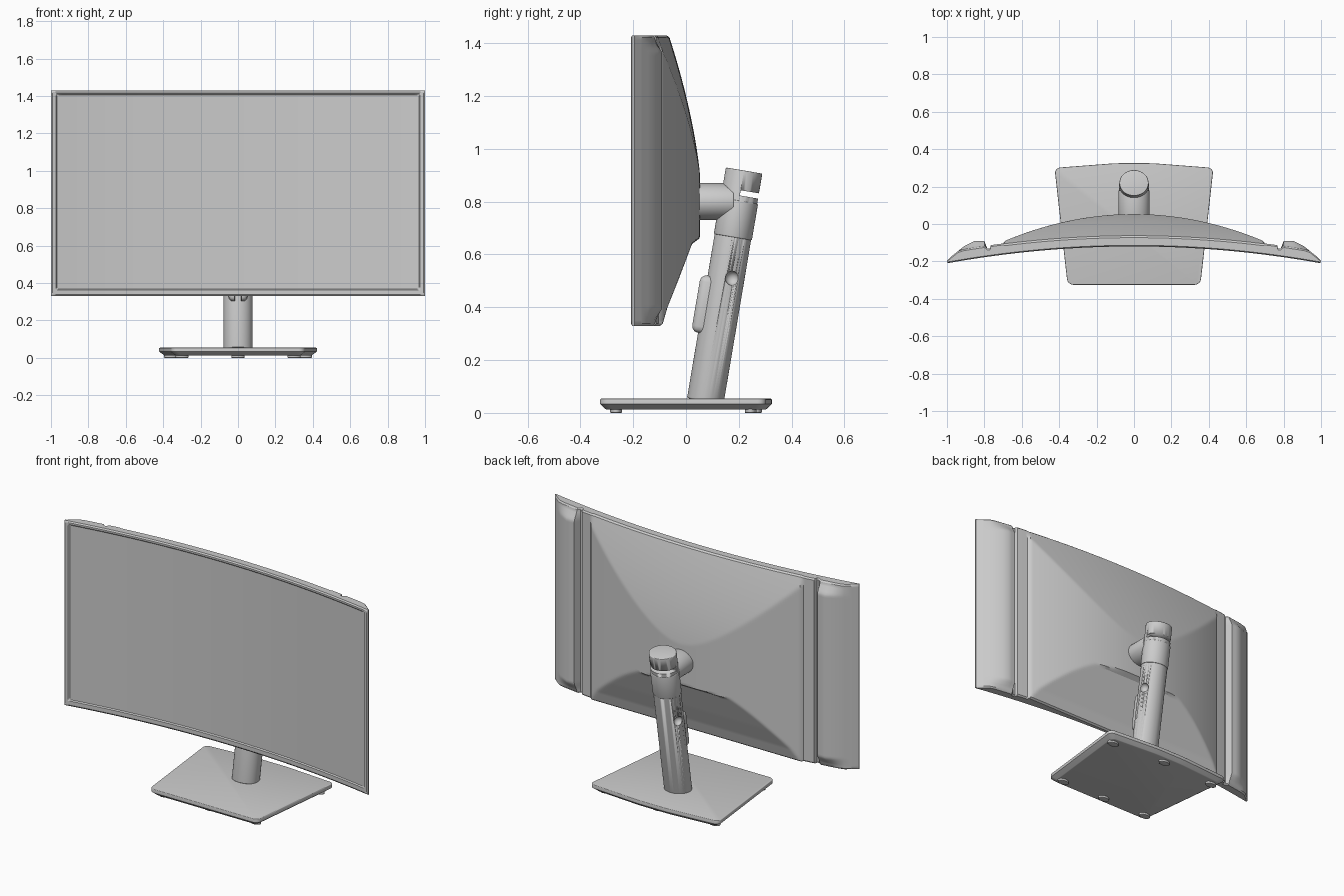
import bpy, bmesh, math
from mathutils import Vector, Matrix

old = bpy.data.objects.get("Cube")
if old:
    bpy.data.objects.remove(old, do_unlink=True)

grey = bpy.data.materials.new("plain_grey")
grey.use_nodes = True
grey.diffuse_color = (0.6, 0.6, 0.6, 1)
grey.node_tree.nodes["Principled BSDF"].inputs["Base Color"].default_value = (0.6, 0.6, 0.6, 1)


def finish(name, bm, matrix=None, bevel=0, angle=32):
    """Turn a bmesh into a shaded, coloured object."""
    bmesh.ops.recalc_face_normals(bm, faces=bm.faces[:])
    mesh = bpy.data.meshes.new(name)
    bm.to_mesh(mesh)
    bm.free()
    if matrix:
        mesh.transform(matrix)
    mesh.materials.append(grey)
    ob = bpy.data.objects.new(name, mesh)
    bpy.context.collection.objects.link(ob)
    bpy.ops.object.select_all(action='DESELECT')
    ob.select_set(True)
    bpy.context.view_layer.objects.active = ob
    if bevel:
        mod = ob.modifiers.new("soft_edges", 'BEVEL')
        mod.width, mod.segments, mod.limit_method = bevel, 3, 'ANGLE'
        bpy.ops.object.modifier_apply(modifier=mod.name)
    bpy.ops.object.shade_smooth_by_angle(angle=math.radians(angle))
    return ob


def cylinder(name, matrix, depth, bevel=0, segments=48):
    bm = bmesh.new()
    bmesh.ops.create_cone(bm, cap_ends=True, segments=segments, radius1=1, radius2=1, depth=depth)
    return finish(name, bm, matrix, bevel)


def box(name, centre, size, tilt=0, bevel=0):
    bm = bmesh.new()
    bmesh.ops.create_cube(bm, size=1)
    m = Matrix.Translation(centre) @ Matrix.Rotation(tilt, 4, 'X') @ Matrix.Diagonal((*size, 1))
    return finish(name, bm, m, bevel)


def cut(target, cutter):
    mod = target.modifiers.new("cut", 'BOOLEAN')
    mod.operation, mod.solver, mod.object = 'DIFFERENCE', 'EXACT', cutter
    bpy.ops.object.select_all(action='DESELECT')
    bpy.context.view_layer.objects.active = target
    target.select_set(True)
    bpy.ops.object.modifier_apply(modifier=mod.name)
    bpy.data.objects.remove(cutter, do_unlink=True)


def lerp(points, t):
    """Piecewise linear profile."""
    for (a, u), (b, v) in zip(points, points[1:]):
        if t <= b:
            return u + (v - u) * max(0, (t - a) / (b - a))
    return points[-1][1]


# Curved screen housing: front and back surfaces over one grid
LOW, HIGH = 0.33, 1.43
lower_scoop = [(0.33, -0.09), (0.4, -0.07), (0.5, -0.03), (0.64, 0.023), (0.66, 0.05), (0.67, 0.06)]
side_grip = [(0.765, -0.113), (0.77, -0.13), (0.785, -0.13), (0.8, -0.092), (0.85, -0.09),
             (0.91, -0.12), (0.985, -0.18), (1.0, -0.2)]


def front_y(x):
    return -0.12 - 0.09 * x * x


def upper_scoop(x, z):
    t = max(0, (z - 0.82) / (HIGH - 0.82))
    return 0.058 - 0.123 * t ** 1.6 - 0.09 * x * x


def back_y(x, z):
    ax, base = abs(x), front_y(x) + 0.06
    if ax <= 0.7:
        return min(0.053 - 0.3 * x * x, upper_scoop(x, z), lerp(lower_scoop, z))
    if ax < 0.765:
        return base
    grip = lerp(side_grip, ax)
    fade = min(1, max(0, (min(z - LOW, HIGH - z) - 0.015) / 0.05))
    return base + (grip - base) * fade if grip > base else grip


half = [i * 0.0125 for i in range(1, 57)]
half += [0.71, 0.74, 0.765, 0.77, 0.785, 0.8, 0.825, 0.85, 0.88, 0.91, 0.94, 0.968, 0.974, 0.992, 1]
xs = [-x for x in reversed(half)] + [0] + half
zs = [LOW, LOW + 0.008, 0.35, 0.362, 0.368]
zs += [0.37 + i * 0.01 for i in range(1, 104)] + [1.406, 1.412, 1.422, HIGH]

bm = bmesh.new()
front, back = [], []
for x in xs:
    front.append([])
    back.append([])
    for z in zs:
        rim = abs(x) == 1 or z in (LOW, HIGH)
        panel = abs(x) < 0.97 and 0.365 < z < 1.409
        f = front_y(x) + (0.006 if rim or panel else 0)
        b = max(back_y(x, z) - (0.008 if rim else 0), f + 0.008)
        front[-1].append(bm.verts.new((x, f, z)))
        back[-1].append(bm.verts.new((x, b, z)))
for grid in (front, back):
    for p, q in zip(grid, grid[1:]):
        for j in range(len(zs) - 1):
            bm.faces.new((p[j], q[j], q[j + 1], p[j + 1]))
for i in range(len(xs) - 1):
    for j in (0, -1):
        bm.faces.new((front[i][j], front[i + 1][j], back[i + 1][j], back[i][j]))
for j in range(len(zs) - 1):
    for i in (0, -1):
        bm.faces.new((front[i][j], front[i][j + 1], back[i][j + 1], back[i][j]))
finish("screen_housing", bm)

# Leaning post
foot, head = Vector((0, 0.073, 0.045)), Vector((0, 0.22, 0.918))
axis = head - foot
lean = -math.atan2(axis.y, axis.z)


def on_post(t, rx, ry):
    return (Matrix.Translation(foot + axis * t) @ Matrix.Rotation(lean, 4, 'X')
            @ Matrix.Diagonal((rx, ry, 1, 1)))


post = cylinder("post", on_post(0.5, 0.078, 0.07), axis.length, 0.004)

# Side dimples and the slot at the back of the post
for side in (-1, 1):
    bm = bmesh.new()
    bmesh.ops.create_uvsphere(bm, u_segments=20, v_segments=12, radius=0.027)
    cut(post, finish("dimple_cutter", bm, Matrix.Translation((side * 0.073, 0.175, 0.51))))
cut(post, box("slot_cutter", (0, 0.255, 0.825), (0.2, 0.1, 0.02), lean))

# Mount: sleeve on the post and arm to the housing
cylinder("sleeve", on_post(0.79, 0.081, 0.073), 0.14, 0.004)
arm = Matrix.Translation((0, 0.105, 0.8)) @ Matrix.Rotation(math.pi / 2, 4, 'X') @ Matrix.Diagonal((0.083, 0.07, 1, 1))
cylinder("mount_arm", arm, 0.15, 0.003)

# Cable clip on the front of the post
clip = box("cable_clip", (0, 0.075, 0.41), (0.1, 0.075, 0.22), lean, 0.025)
cut(clip, box("clip_cutter", (0, 0.03, 0.33), (0.035, 0.06, 0.12), lean, 0.01))

# Tapered base plate with a chamfered underside
outline = [(-0.355, -0.325), (0.355, -0.325), (0.425, 0.3), (0.1, 0.325), (-0.1, 0.325), (-0.425, 0.3)]
bm = bmesh.new()
bm.faces.new([bm.verts.new((x, y, 0.054)) for x, y in outline])
bmesh.ops.bevel(bm, geom=bm.verts[:], offset=0.03, segments=5, profile=0.5, affect='VERTICES')
face = bm.faces[:][0]
for z, scale in ((0.033, 1), (0.012, 0.93)):
    new = bmesh.ops.extrude_face_region(bm, geom=[face], use_keep_orig=(z > 0.02))
    face = [g for g in new["geom"] if isinstance(g, bmesh.types.BMFace)][0]
    for v in face.verts:
        v.co = (v.co.x * scale, v.co.y * scale, z)
finish("base_plate", bm, bevel=0.004)

# Rubber feet
for x, y in ((-0.3, -0.265), (0.3, -0.265), (0, -0.265), (-0.36, 0.245), (0.36, 0.245), (0, 0.265)):
    m = Matrix.Translation((x, y, 0.01)) @ Matrix.Diagonal((0.035, 0.022, 1, 1))
    cylinder("foot_pad", m, 0.02, 0.003, 24)
